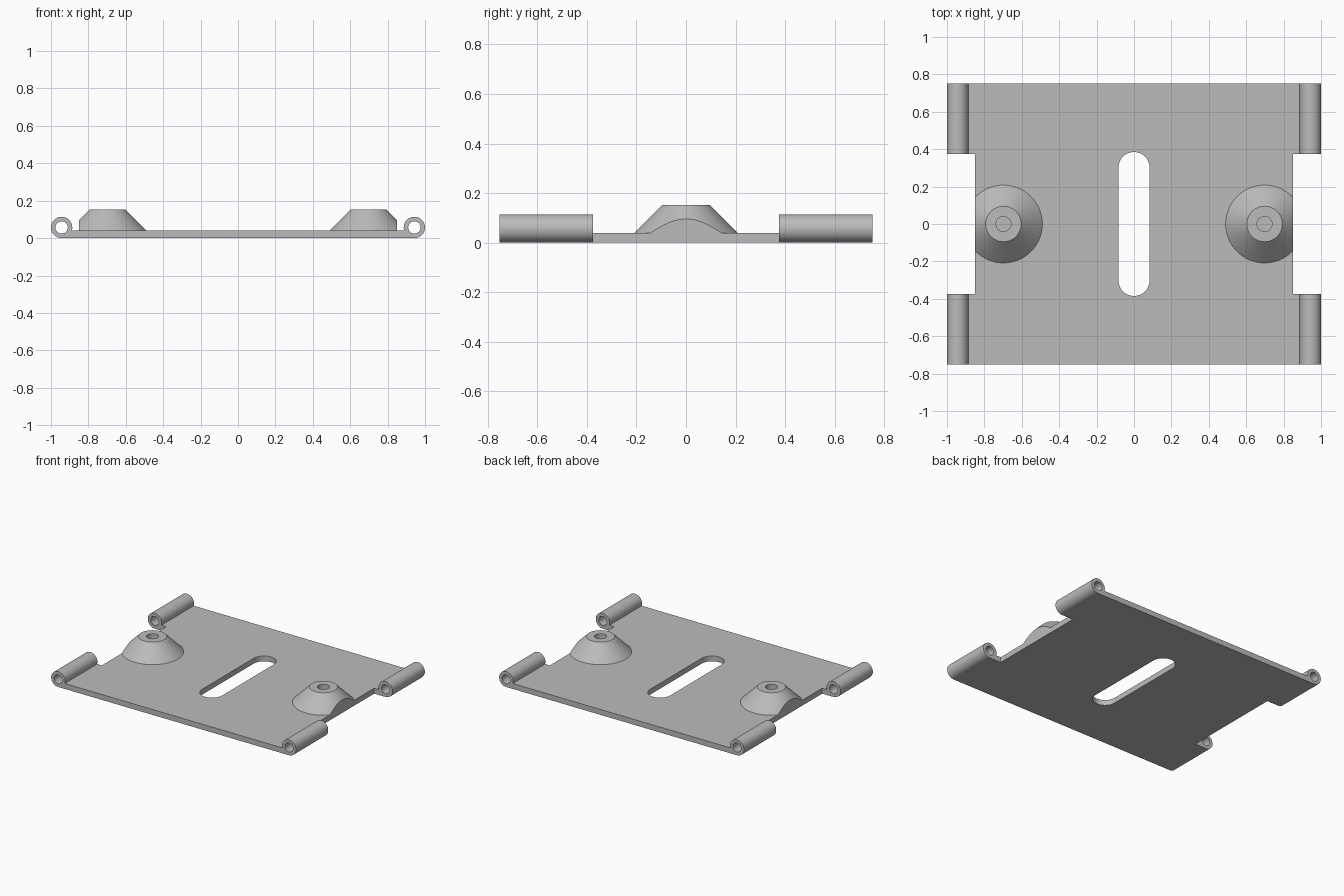
import bpy, bmesh
from math import sin, cos, pi, asin, radians

old = bpy.data.objects.get("Cube")
if old:
    bpy.data.objects.remove(old, do_unlink=True)

THICK = 0.04            # plate thickness
HALF_Y = 0.752          # plate half depth
NOTCH_X, NOTCH_Y = 0.85, 0.375
KNUCKLE_R, BORE_R = 0.057, 0.033
KNUCKLE_X = 1 - KNUCKLE_R

grey = bpy.data.materials.new("grey metal")
grey.use_nodes = True
GREY = (0.5, 0.5, 0.5, 1)
grey.diffuse_color = GREY
grey.node_tree.nodes["Principled BSDF"].inputs["Base Color"].default_value = GREY


def make_object(name, bm):
    bmesh.ops.recalc_face_normals(bm, faces=bm.faces)
    mesh = bpy.data.meshes.new(name)
    bm.to_mesh(mesh)
    bm.free()
    mesh.materials.append(grey)
    ob = bpy.data.objects.new(name, mesh)
    bpy.context.collection.objects.link(ob)
    return ob


def prism(name, points, direction):
    """Extrude a closed outline of 3D points along a direction."""
    bm = bmesh.new()
    face = bm.faces.new([bm.verts.new(p) for p in points])
    new = bmesh.ops.extrude_face_region(bm, geom=[face])["geom"]
    verts = [v for v in new if isinstance(v, bmesh.types.BMVert)]
    bmesh.ops.translate(bm, verts=verts, vec=direction)
    return make_object(name, bm)


def arc(cx, cy, r, a0, a1, n):
    return [(cx + r * cos(a0 + (a1 - a0) * i / n),
             cy + r * sin(a0 + (a1 - a0) * i / n)) for i in range(n + 1)]


def smooth(ob):
    bpy.ops.object.select_all(action="DESELECT")
    bpy.context.view_layer.objects.active = ob
    ob.select_set(True)
    bpy.ops.object.shade_smooth_by_angle(angle=radians(30))


def cut(ob, cutter):
    mod = ob.modifiers.new("cut", "BOOLEAN")
    mod.operation, mod.solver, mod.object = "DIFFERENCE", "EXACT", cutter
    cutter.hide_render = True
    bpy.ops.object.select_all(action="DESELECT")
    bpy.context.view_layer.objects.active = ob
    ob.select_set(True)
    bpy.ops.object.modifier_apply(modifier=mod.name)
    bpy.data.objects.remove(cutter, do_unlink=True)


# Base plate with a rolled knuckle along both sides, as one cross-section
meet = pi - asin((THICK - KNUCKLE_R) / KNUCKLE_R)
right = arc(KNUCKLE_X, KNUCKLE_R, KNUCKLE_R, -pi / 2, meet, 44)
section = right + [(-x, z) for x, z in reversed(right)]
plate = prism("hinge_plate", [(x, -HALF_Y, z) for x, z in section], (0, 2 * HALF_Y, 0))

# Notches and pin bores on both sides
for s in (-1, 1):
    box = [(s * NOTCH_X, -NOTCH_Y), (s * 1.2, -NOTCH_Y), (s * 1.2, NOTCH_Y), (s * NOTCH_X, NOTCH_Y)]
    cut(plate, prism("notch_cutter", [(x, y, -0.1) for x, y in box], (0, 0, 0.4)))
    ring = arc(s * KNUCKLE_X, KNUCKLE_R, BORE_R, 0, 2 * pi, 40)[:-1]
    cut(plate, prism("bore_cutter", [(x, -1, z) for x, z in ring], (0, 2, 0)))

# Central slot with round ends
SLOT_R, SLOT_Y = 0.083, 0.302
slot = arc(0, SLOT_Y, SLOT_R, 0, pi, 24) + arc(0, -SLOT_Y, SLOT_R, pi, 2 * pi, 24)
cut(plate, prism("slot_cutter", [(x, y, -0.1) for x, y in slot], (0, 0, 0.4)))
smooth(plate)

# Conical bosses with a blind hole, trimmed flush with the notch
profile = [(0, THICK), (0.208, THICK), (0.095, 0.153), (0.04, 0.153), (0.04, 0.045), (0, 0.045)]
for s, side in ((-1, "right"), (1, "left")):
    bm = bmesh.new()
    verts = [bm.verts.new((r, 0, z)) for r, z in profile]
    edges = [bm.edges.new(pair) for pair in zip(verts, verts[1:])]
    bmesh.ops.spin(bm, geom=verts + edges, cent=(0, 0, 0), axis=(0, 0, 1),
                   angle=2 * pi, steps=72)
    bmesh.ops.remove_doubles(bm, verts=bm.verts, dist=1e-4)
    bmesh.ops.translate(bm, verts=bm.verts, vec=(s * 0.698, 0, 0))
    trim = bmesh.ops.bisect_plane(bm, geom=bm.verts[:] + bm.edges[:] + bm.faces[:],
                                  plane_co=(s * NOTCH_X, 0, 0), plane_no=(s, 0, 0),
                                  clear_outer=True)
    rim = [e for e in trim["geom_cut"] if isinstance(e, bmesh.types.BMEdge)]
    bmesh.ops.contextual_create(bm, geom=rim)
    smooth(make_object(side + "_boss", bm))
